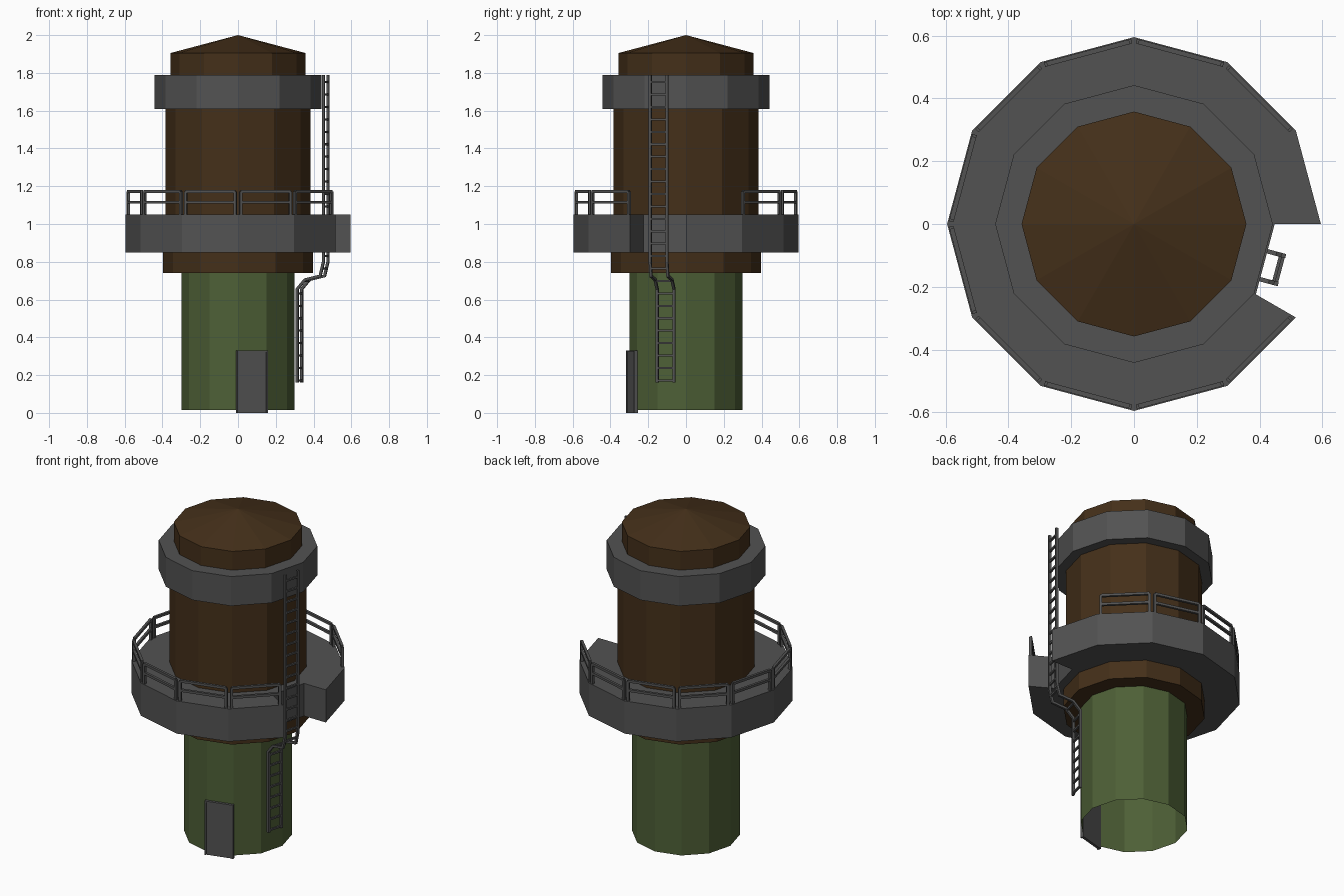
import bpy, bmesh, math
from mathutils import Vector

if "Cube" in bpy.data.objects:
    bpy.data.objects.remove(bpy.data.objects["Cube"])

SIDES = 12


def material(name, rgb):
    m = bpy.data.materials.new(name)
    m.diffuse_color = (*rgb, 1)
    m.use_nodes = True
    m.node_tree.nodes["Principled BSDF"].inputs["Base Color"].default_value = m.diffuse_color
    return m


GREEN = material("green", (0.075, 0.115, 0.037))
BROWN = material("brown", (0.058, 0.029, 0.010))
GREY = material("grey", (0.085, 0.085, 0.085))


def finish(name, bm, mat):
    me = bpy.data.meshes.new(name)
    bm.to_mesh(me)
    bm.free()
    ob = bpy.data.objects.new(name, me)
    bpy.context.collection.objects.link(ob)
    me.materials.append(mat)
    return ob


def polar(r, deg, z=0.0):
    a = math.radians(deg)
    return Vector((r * math.cos(a), r * math.sin(a), z))


def lathe(name, profile, mat):
    """Turn an (r, z) profile, listed bottom to top, into a 12-sided body."""
    bm = bmesh.new()
    rings = []
    for r, z in profile:
        if r == 0:
            rings.append([bm.verts.new((0, 0, z))] * SIDES)
        else:
            rings.append([bm.verts.new(polar(r, 30 * i, z)) for i in range(SIDES)])
    for lo, hi in zip(rings, rings[1:]):
        for i in range(SIDES):
            j = (i + 1) % SIDES
            bm.faces.new(list(dict.fromkeys((lo[i], lo[j], hi[j], hi[i]))))
    return finish(name, bm, mat)


def prism(bm, points, z0, z1):
    """Extrude a flat outline from z0 to z1."""
    face = bm.faces.new([bm.verts.new((p.x, p.y, z0)) for p in points])
    ext = bmesh.ops.extrude_face_region(bm, geom=[face])["geom"]
    verts = [v for v in ext if isinstance(v, bmesh.types.BMVert)]
    bmesh.ops.translate(bm, verts=verts, vec=(0, 0, z1 - z0))
    bmesh.ops.recalc_face_normals(bm, faces=bm.faces[:])


def sweep(bm, path, side, s):
    """Square bar of width s along a mitred path; side is normal to the path."""
    side = side.normalized()
    rings = []
    for i, p in enumerate(path):
        d0 = (path[i] - path[i - 1]).normalized() if i else None
        d1 = (path[i + 1] - path[i]).normalized() if i < len(path) - 1 else None
        d0, d1 = d0 or d1, d1 or d0
        t = (d0 + d1).normalized()
        up = t.cross(side) / t.dot(d0)
        rings.append([bm.verts.new(p + side * a * s / 2 + up * b * s / 2)
                      for a, b in ((-1, -1), (1, -1), (1, 1), (-1, 1))])
    for a, b in zip(rings, rings[1:]):
        for i in range(4):
            j = (i + 1) % 4
            bm.faces.new((a[i], a[j], b[j], b[i]))
    bm.faces.new(rings[0][::-1])
    bm.faces.new(rings[-1])
    bmesh.ops.recalc_face_normals(bm, faces=bm.faces[:])


# Tower bodies
lathe("tower_base", [(0.30, 0.015), (0.30, 0.74)], GREEN)
lathe("tank_body", [(0, 0.74), (0.398, 0.74), (0.398, 0.95), (0.383, 0.95),
                    (0.383, 1.70), (0.358, 1.70), (0.358, 1.905), (0, 2.0)], BROWN)
lathe("upper_ring", [(0.37, 1.61), (0.442, 1.61), (0.442, 1.79), (0.35, 1.79)], GREY)

# Walkway with one sector cut back for the ladder
outline = [polar(0.595, 30 * i) for i in range(SIDES)]
outline += [polar(0.448, -30), polar(0.448, 0)]
bm = bmesh.new()
prism(bm, outline, 0.85, 1.05)
finish("walkway", bm, GREY)

# Railing panels around the walkway
BAR = 0.015
bm = bmesh.new()
for i in range(1, 11):
    a, b = polar(0.584, 30 * i), polar(0.584, 30 * i + 30)
    p, q = a.lerp(b, 0.05), a.lerp(b, 0.95)
    out = polar(1, 30 * i + 15)
    for z in (1.115, 1.172):
        sweep(bm, [p + Vector((0, 0, z)), q + Vector((0, 0, z))], out, BAR)
    for e in (p, q):
        sweep(bm, [e + Vector((0, 0, 1.04)), e + Vector((0, 0, 1.172))], out, BAR)
finish("railing", bm, GREY)

# Ladder following a stepped side profile (distance from axis, height)
PATH = [(0.342, 0.16), (0.342, 0.655), (0.385, 0.705), (0.468, 0.725),
        (0.486, 0.80), (0.486, 1.79)]
n, t = polar(1, -15), polar(1, 75)


def ladder_point(d, z, off):
    return n * d + t * off + Vector((0, 0, z))


def distance_at(z):
    for (d0, z0), (d1, z1) in zip(PATH, PATH[1:]):
        if z <= z1:
            return d0 + (d1 - d0) * (z - z0) / (z1 - z0)


bm = bmesh.new()
L, R = -0.066, 0.026
for off in (L, R):
    sweep(bm, [ladder_point(d, z, off) for d, z in PATH], t, 0.014)
for k in range(25):
    z = 0.172 + 0.0658 * k
    d = distance_at(z)
    sweep(bm, [ladder_point(d, z, L), ladder_point(d, z, R)], n, 0.011)
finish("ladder", bm, GREY)

# Door panel and frame on the front facet
n, t = polar(1, -75), polar(1, 15)


def door_box(bm, x0, x1, d0, d1, z0, z1):
    prism(bm, [n * d + t * x for x, d in ((x0, d0), (x1, d0), (x1, d1), (x0, d1))], z0, z1)


bm = bmesh.new()
door_box(bm, -0.078, 0.074, 0.284, 0.300, 0, 0.322)
finish("door", bm, GREY)
bm = bmesh.new()
door_box(bm, -0.086, -0.078, 0.284, 0.306, 0, 0.33)
door_box(bm, 0.074, 0.082, 0.284, 0.306, 0, 0.33)
door_box(bm, -0.078, 0.074, 0.284, 0.306, 0.322, 0.33)
finish("door_frame", bm, GREY)
